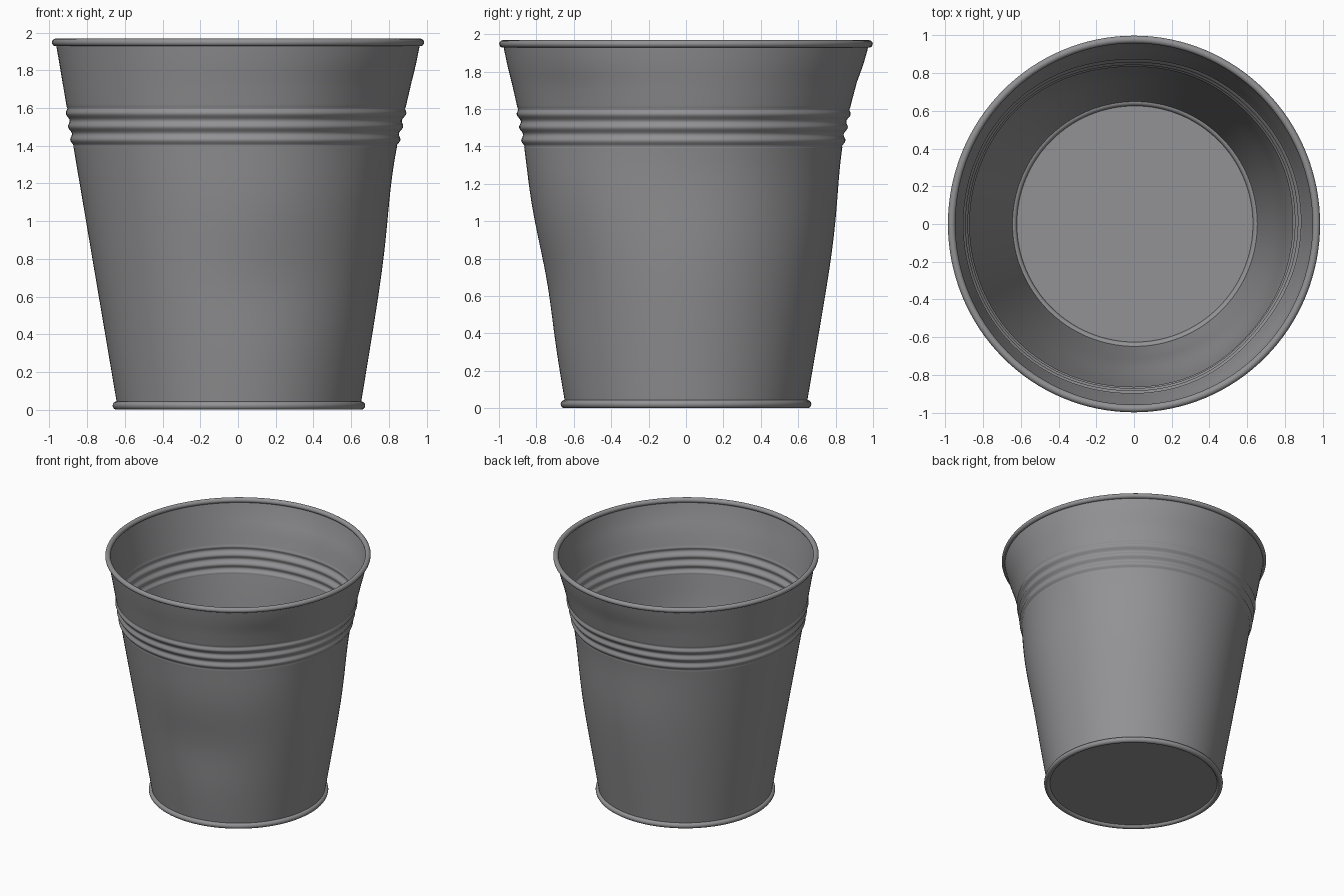
import bpy, bmesh, math

if "Cube" in bpy.data.objects:
    bpy.data.objects.remove(bpy.data.objects["Cube"])

SEG = 128
steel = bpy.data.materials.new("galvanised grey")
steel.diffuse_color = (0.29, 0.29, 0.30, 1)
steel.use_nodes = True
steel.node_tree.nodes["Principled BSDF"].inputs["Base Color"].default_value = steel.diffuse_color

# Soft dents in the sheet: angle (deg), height, depth, angular width, height spread
DENTS = [(0, 1.3, 0.032, 0.6, 0.40), (90, 1.45, 0.046, 0.6, 0.42),
         (-90, 1.5, 0.018, 0.5, 0.30), (-75, 0.68, 0.02, 0.5, 0.28),
         (-42, 1.55, 0.035, 0.45, 0.3), (45, 1.4, 0.025, 0.4, 0.4)]


def dent(a, z):
    d = 0
    for deg, z0, amp, w, h in DENTS:
        da = (a - math.radians(deg) + math.pi) % (2 * math.pi) - math.pi
        d -= amp * math.exp(-(da / w) ** 2 - ((z - z0) / h) ** 2)
    # keep the two ends of the wall seated in their beads
    return d * min(1, max(0, (1.95 - z) / 0.2)) * min(1, z / 0.2)


def lathe(name, profile, closed=False, dented=False, cap=False):
    bm = bmesh.new()
    rings = []
    for r, z in profile:
        ring = []
        for i in range(SEG):
            a = 2 * math.pi * i / SEG
            rr = r + (dent(a, z) if dented else 0)
            t = z / 1.95
            ring.append(bm.verts.new((rr * math.cos(a) + 0.005 * (1 - t),
                                      rr * math.sin(a) * (1 + 0.012 * t), z)))
        rings.append(ring)
    if cap:
        bm.faces.new(rings[0])
    else:
        n = len(rings)
        for k in range(n if closed else n - 1):
            lo, hi = rings[k], rings[(k + 1) % n]
            for i in range(SEG):
                j = (i + 1) % SEG
                bm.faces.new((lo[i], lo[j], hi[j], hi[i]))
    me = bpy.data.meshes.new(name)
    bm.to_mesh(me)
    bm.free()
    me.materials.append(steel)
    ob = bpy.data.objects.new(name, me)
    bpy.context.collection.objects.link(ob)
    bpy.context.view_layer.objects.active = ob
    ob.select_set(True)
    bpy.ops.object.shade_smooth_by_angle(angle=math.radians(50))
    ob.select_set(False)
    return ob


def wall_radius(z):
    r = 0.645 + (0.967 - 0.645) * (z - 0.02) / 1.93
    if 1.395 < z < 1.605:  # three pressed ribs
        r += 0.015 * math.sin(math.pi * (z - 1.395) / 0.07) ** 2 - 0.004
    return r


def bead(name, r, z, size):
    pts = [(r + size * math.cos(2 * math.pi * k / 16),
            z + size * math.sin(2 * math.pi * k / 16)) for k in range(16)]
    lathe(name, pts, closed=True)


# Tapered sheet wall, finer through the ribs
zs = [0.02 + 1.37 * k / 24 for k in range(25)]
zs += [1.395 + 0.21 * k / 30 for k in range(31)]
zs += [1.62 + 0.33 * k / 8 for k in range(9)]
lathe("bucket_wall", [(wall_radius(z), z) for z in zs], dented=True)

# Rolled beads and floor
bead("top_rim", 0.967, 1.948, 0.02)
bead("base_rim", 0.648, 0.022, 0.022)
lathe("bucket_floor", [(0.645, 0.02)], cap=True)
